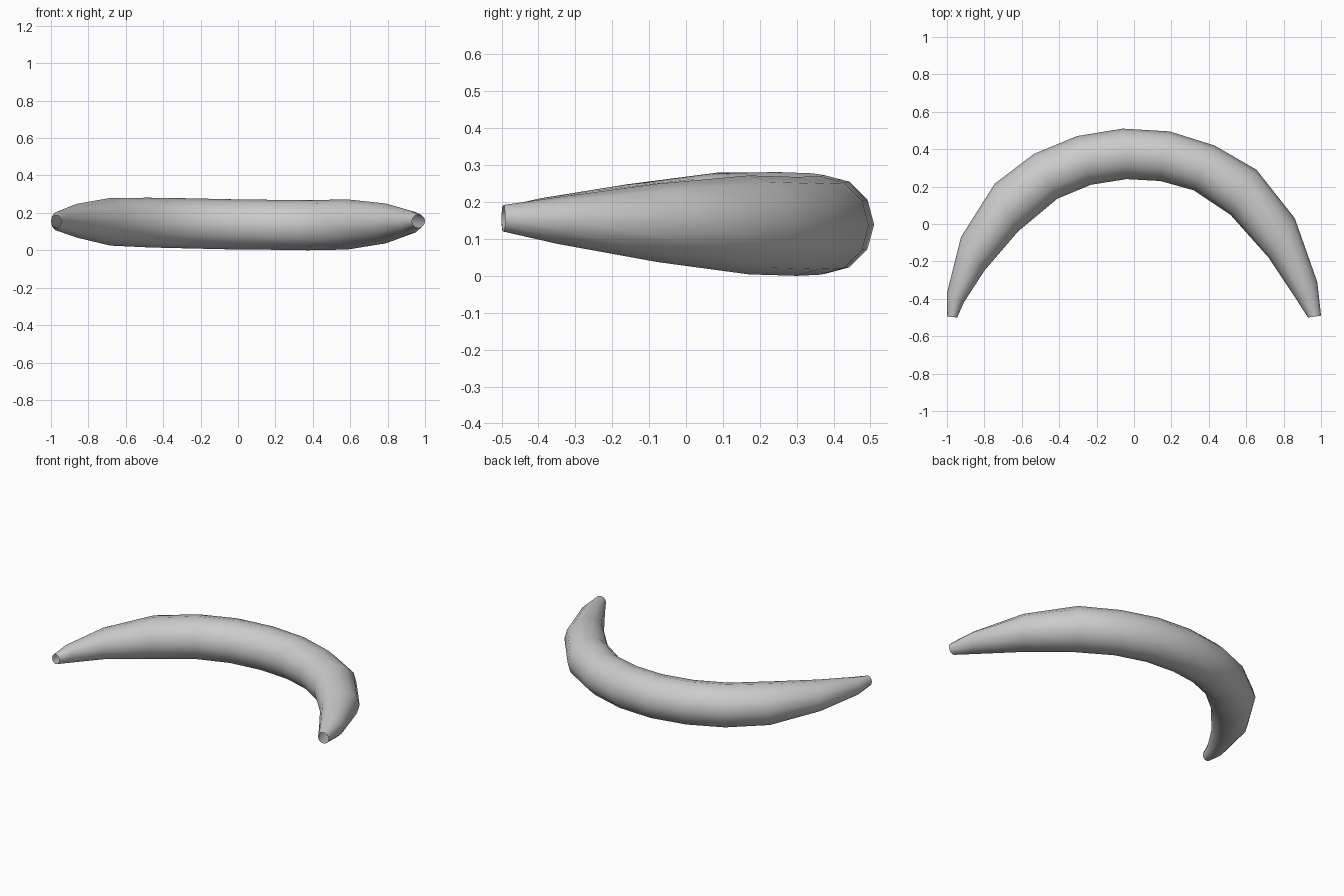
import bpy, bmesh, math
from mathutils import Vector

if "Cube" in bpy.data.objects:
    bpy.data.objects.remove(bpy.data.objects["Cube"])

SIDES = 12
# Rings along the curve: outer x, y / inner x, y / top z, bottom z
RINGS = [
    (-1.00, -0.495, -0.945, -0.50, 0.187, 0.122),
    (-1.00, -0.37, -0.91, -0.42, 0.210, 0.100),
    (-0.925, -0.07, -0.80, -0.25, 0.248, 0.068),
    (-0.745, 0.215, -0.62, -0.04, 0.280, 0.025),
    (-0.535, 0.375, -0.41, 0.135, 0.281, 0.015),
    (-0.305, 0.47, -0.23, 0.21, 0.278, 0.010),
    (-0.06, 0.51, -0.04, 0.24, 0.273, 0.005),
    (0.19, 0.495, 0.14, 0.23, 0.270, 0.003),
    (0.43, 0.42, 0.32, 0.18, 0.268, 0.000),
    (0.655, 0.29, 0.515, 0.05, 0.272, 0.004),
    (0.86, 0.03, 0.72, -0.18, 0.250, 0.037),
    (0.98, -0.31, 0.86, -0.39, 0.213, 0.087),
    (1.00, -0.49, 0.93, -0.50, 0.192, 0.120),
]


def add_ring(bm, ox, oy, ix, iy, top, bottom):
    z = (top + bottom) / 2
    outer, inner = Vector((ox, oy, z)), Vector((ix, iy, z))
    centre, side = (outer + inner) / 2, (outer - inner) / 2
    up = Vector((0, 0, (top - bottom) / 2))
    angles = [2 * math.pi * i / SIDES for i in range(SIDES)]
    return [bm.verts.new(centre + side * math.cos(a) + up * math.sin(a)) for a in angles]


# Tapered curved tube, open at both tips
bm = bmesh.new()
loops = [add_ring(bm, *r) for r in RINGS]
for a, b in zip(loops, loops[1:]):
    for i in range(SIDES):
        j = (i + 1) % SIDES
        bm.faces.new((a[i], b[i], b[j], a[j]))
bmesh.ops.recalc_face_normals(bm, faces=bm.faces)
# Make sure the skin faces outward
f = max(bm.faces, key=lambda f: f.calc_center_median().y)
if f.normal.y < 0:
    bmesh.ops.reverse_faces(bm, faces=bm.faces)
for f in bm.faces:
    f.smooth = True
mesh = bpy.data.meshes.new("curved_body")
bm.to_mesh(mesh)
bm.free()
body = bpy.data.objects.new("curved_body", mesh)
bpy.context.collection.objects.link(body)
